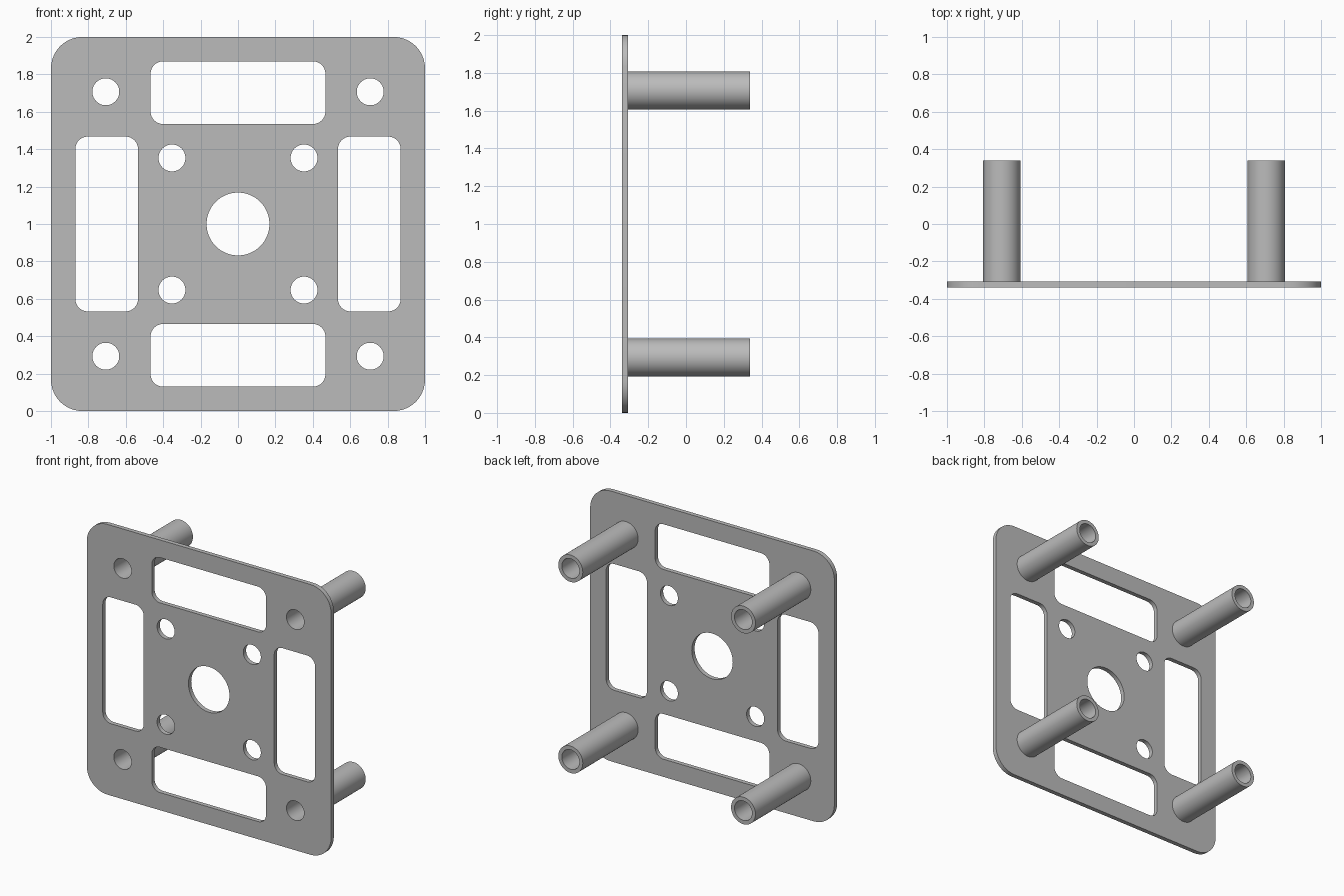
import bpy, bmesh
from math import pi, sin, cos, radians
from mathutils import Matrix, Vector

cube = bpy.data.objects.get("Cube")
if cube:
    bpy.data.objects.remove(cube, do_unlink=True)

grey = bpy.data.materials.new("plain grey")
grey.use_nodes = True
COLOUR = (0.5, 0.5, 0.5, 1)
grey.diffuse_color = COLOUR
grey.node_tree.nodes["Principled BSDF"].inputs["Base Color"].default_value = COLOUR

FRONT, PLATE_BACK, TUBE_END = -0.34, -0.307, 0.34
MOUNT, INNER, SLOT = 0.707, 0.353, 0.702   # offsets from the plate centre
BORE = 0.072


def circle(x, z, r, n=48):
    return [(x + r * cos(2 * pi * i / n), z + r * sin(2 * pi * i / n)) for i in range(n)]


def rounded_rect(x, z, w, h, r, n=10):
    pts = []
    for k, (sx, sz) in enumerate([(1, 1), (-1, 1), (-1, -1), (1, -1)]):
        cx, cz = x + sx * (w / 2 - r), z + sz * (h / 2 - r)
        for i in range(n + 1):
            a = pi / 2 * (k + i / n)
            pts.append((cx + r * cos(a), cz + r * sin(a)))
    return pts


def extruded(name, loops, y0, y1):
    """Solid from an outer loop and hole loops in the XZ plane, between y0 and y1."""
    curve = bpy.data.curves.new(name + "_outline", "CURVE")
    curve.dimensions, curve.fill_mode = "2D", "BOTH"
    curve.extrude = (y1 - y0) / 2
    for pts in loops:
        spline = curve.splines.new("POLY")
        spline.points.add(len(pts) - 1)
        for p, (x, z) in zip(spline.points, pts):
            p.co = (x, z, 0, 1)
        spline.use_cyclic_u = True
    outline = bpy.data.objects.new(name + "_outline", curve)
    bpy.context.collection.objects.link(outline)
    bpy.context.view_layer.update()
    mesh = bpy.data.meshes.new_from_object(
        outline.evaluated_get(bpy.context.evaluated_depsgraph_get()))
    bpy.data.objects.remove(outline, do_unlink=True)
    bpy.data.curves.remove(curve)

    # Stand the profile upright and weld caps to walls
    mesh.transform(Matrix.Translation(Vector((0, (y0 + y1) / 2, 1))) @ Matrix.Rotation(pi / 2, 4, "X"))
    bm = bmesh.new()
    bm.from_mesh(mesh)
    bmesh.ops.remove_doubles(bm, verts=bm.verts, dist=1e-5)
    bmesh.ops.recalc_face_normals(bm, faces=bm.faces)
    bm.to_mesh(mesh)
    bm.free()
    mesh.name = name
    mesh.materials.clear()
    mesh.materials.append(grey)
    obj = bpy.data.objects.new(name, mesh)
    bpy.context.collection.objects.link(obj)
    bpy.ops.object.select_all(action="DESELECT")
    obj.select_set(True)
    bpy.context.view_layer.objects.active = obj
    bpy.ops.object.shade_smooth_by_angle(angle=radians(30))
    return obj


corners = [(sx, sz) for sx in (-1, 1) for sz in (-1, 1)]

# Mounting plate with centre hole, bolt holes and four slots
loops = [rounded_rect(0, 0, 2, 2, 0.168), circle(0, 0, 0.168, 64)]
for sx, sz in corners:
    loops.append(circle(sx * MOUNT, sz * MOUNT, BORE))
    loops.append(circle(sx * INNER, sz * INNER, BORE))
for s in (-1, 1):
    loops.append(rounded_rect(0, s * SLOT, 0.935, 0.335, 0.067))
    loops.append(rounded_rect(s * SLOT, 0, 0.335, 0.935, 0.067))
extruded("mounting_plate", loops, FRONT, PLATE_BACK)

# Hollow standoff tubes behind the corner holes
for sx, sz in corners:
    name = f"{'upper' if sz > 0 else 'lower'}_{'left' if sx > 0 else 'right'}_standoff"
    x, z = sx * MOUNT, sz * MOUNT
    extruded(name, [circle(x, z, 0.1), circle(x, z, BORE)], PLATE_BACK, TUBE_END)
